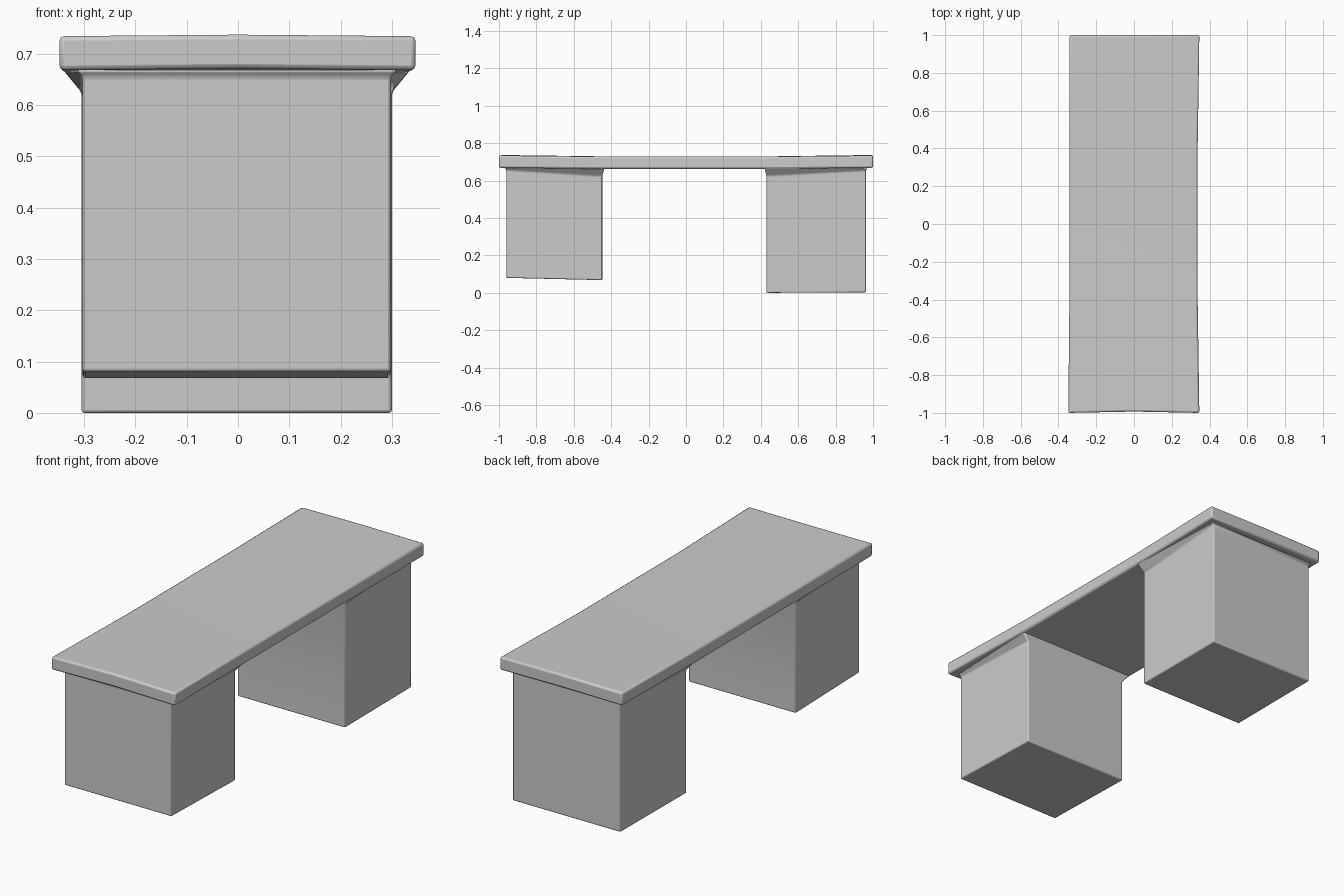
import bpy

if "Cube" in bpy.data.objects:
    bpy.data.objects.remove(bpy.data.objects["Cube"])


def loft(name, rings, bevel):
    """Closed solid through a list of equal-length point rings."""
    n = len(rings[0])
    verts = [p for r in rings for p in r]
    faces = [(k * n + i, k * n + (i + 1) % n, (k + 1) * n + (i + 1) % n, (k + 1) * n + i)
             for k in range(len(rings) - 1) for i in range(n)]
    faces += [tuple(reversed(range(n))), tuple(range(len(verts) - n, len(verts)))]
    me = bpy.data.meshes.new(name)
    me.from_pydata(verts, [], faces)
    ob = bpy.data.objects.new(name, me)
    bpy.context.collection.objects.link(ob)
    bpy.context.view_layer.objects.active = ob
    ob.select_set(True)
    bpy.ops.object.mode_set(mode='EDIT')
    bpy.ops.mesh.select_all(action='SELECT')
    bpy.ops.mesh.normals_make_consistent(inside=False)
    bpy.ops.object.mode_set(mode='OBJECT')
    mod = ob.modifiers.new("soft_edges", 'BEVEL')
    mod.width = bevel
    mod.segments = 2
    mod.limit_method = 'ANGLE'
    mod.angle_limit = 0.6
    bpy.ops.object.shade_smooth_by_angle()
    ob.select_set(False)
    return ob


# Slightly sagging top: y, left x, right x, bottom z, top z, crown, end notch
stations = [(-1.0, -.348, .346, .668, .734, .003, .007),
            (-0.4, -.342, .337, .663, .728, .001, 0),
            (0.4, -.342, .337, .663, .728, .001, 0),
            (1.0, -.341, .346, .668, .734, .003, 0)]
loft("table_top", [[(l, y, b), (0, y + d, b + c), (r, y, b),
                    (r, y, t), (0, y + d, t + c), (l, y, t)]
                   for y, l, r, b, t, c, d in stations], .009)


def pedestal(name, x0, x1, y0, y1, z0, z1, inner_is_high_y):
    """Block leg whose top flares out to the slab, more on the inner side."""
    def ring(za, zb, ga, gb, e):
        # a = low-y side, b = high-y side; g = side flare, e = end flare
        return [(x0 - ga, y0 - e, za), (x1 + ga, y0 - e, za),
                (x1 + gb, y1 + e, zb), (x0 - gb, y1 + e, zb)]
    low, high = (.655, .624) if inner_is_high_y else (.624, .655)
    ga, gb = (.012, .036) if inner_is_high_y else (.036, .012)
    loft(name, [ring(z0, z1, 0, 0, 0), ring(low, high, 0, 0, 0),
                ring(.668, .666, ga, gb, .010)], .006)


# Short front leg, full-height back leg
pedestal("front_leg", -.303, .298, -.96, -.447, .08, .068, True)
pedestal("back_leg", -.305, .300, .43, .962, 0, .003, False)
